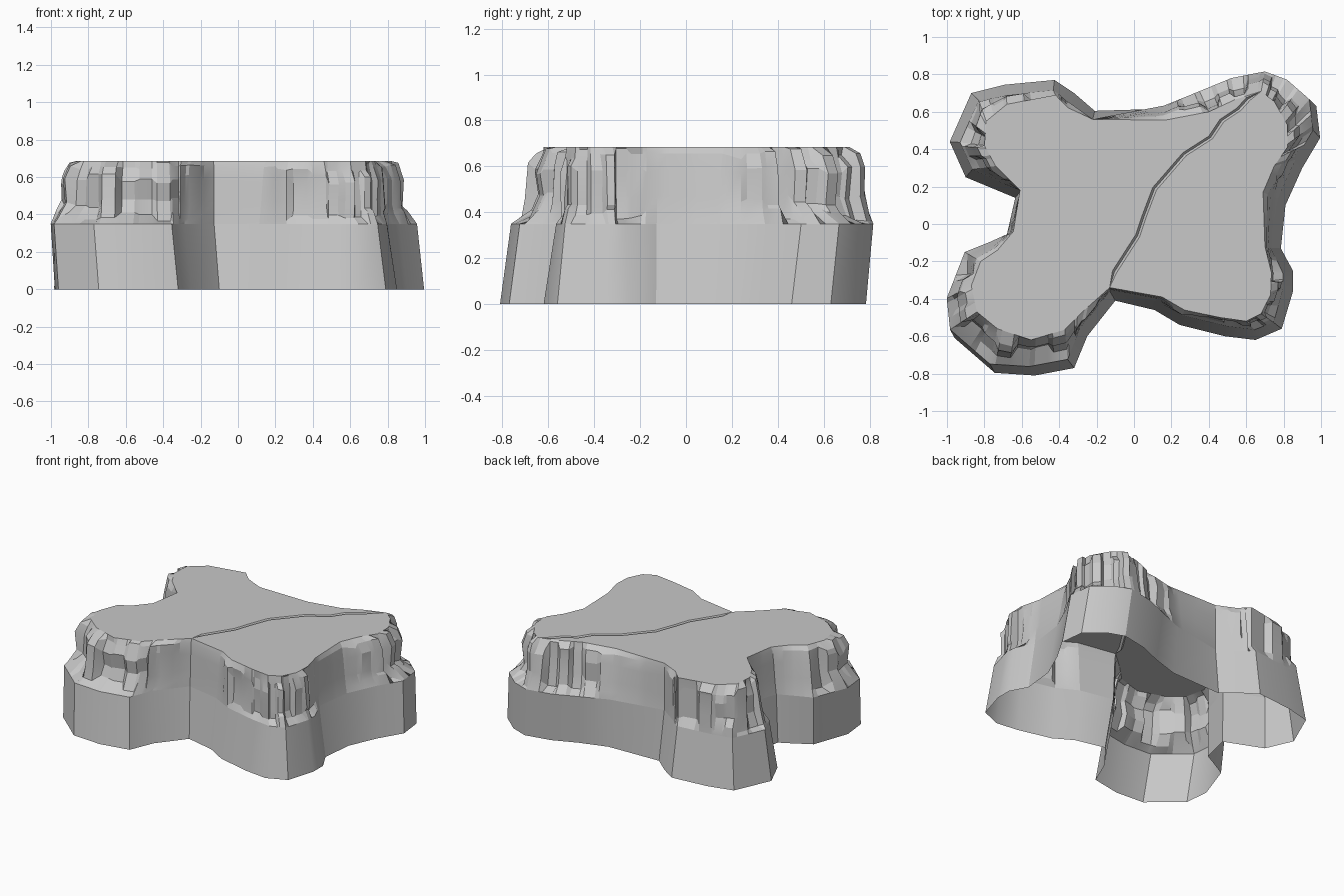
import bpy, bmesh, math, random
from mathutils import Vector

random.seed(11)
cube = bpy.data.objects.get("Cube")
if cube:
    bpy.data.objects.remove(cube, do_unlink=True)

stone = bpy.data.materials.new("grey_stone")
stone.use_nodes = True
grey = (0.58, 0.58, 0.58, 1)
stone.diffuse_color = grey
stone.node_tree.nodes["Principled BSDF"].inputs["Base Color"].default_value = grey

HEIGHT, LEDGE = 0.685, 0.35
LEAN = Vector((0.03, -0.04))       # two opposite lobes lean
NARROW_FLARE, WIDE_FLARE = 0.008, 0.055   # the other two flare at the foot

# Four-lobed outlines, matched point by point
foot_outline = [
    (-.985, .44), (-.87, .7), (-.69, .745), (-.425, .77), (-.32, .7), (-.21, .605),
    (.165, .63), (.35, .71), (.52, .78), (.7, .815), (.83, .76), (.965, .64),
    (.995, .46), (.9, .3), (.81, .1), (.785, -.13), (.85, -.25), (.85, -.36),
    (.79, -.56), (.65, -.62), (.485, -.6), (.245, -.54), (.11, -.46), (-.1, -.41),
    (-.25, -.6), (-.32, -.77), (-.53, -.81), (-.745, -.795), (-.97, -.59), (-1, -.4),
    (-.905, -.15), (-.77, -.1), (-.68, -.06), (-.635, .14), (-.9, .25)]
rim_outline = [
    (-.8, .42), (-.79, .55), (-.68, .64), (-.42, .69), (-.35, .62), (-.22, .56),
    (.165, .555), (.4, .6), (.54, .665), (.68, .71), (.75, .655), (.82, .53),
    (.82, .41), (.75, .31), (.69, .17), (.7, -.12), (.735, -.26), (.73, -.38),
    (.68, -.48), (.6, -.52), (.46, -.5), (.27, -.46), (.15, -.39), (-.13, -.34),
    (-.265, -.46), (-.37, -.565), (-.55, -.62), (-.73, -.56), (-.84, -.47), (-.87, -.33),
    (-.82, -.2), (-.73, -.14), (-.645, -.04), (-.61, .18), (-.74, .31)]
foot_outline.reverse()
rim_outline.reverse()
SPLITS = (0, .14, .5, .64)         # pillar edges along every side
crack_start = len(SPLITS) * rim_outline.index((-.13, -.34))
crack_end = len(SPLITS) * rim_outline.index((.68, .71))


def clamp(value, low=0, high=1):
    return max(low, min(high, value))


def split_ring(points):
    """Counter-clockwise ring with every side cut at the pillar edges."""
    pts = [Vector(p) for p in points]
    return [p.lerp(pts[(i + 1) % len(pts)], t) for i, p in enumerate(pts) for t in SPLITS]


def outward(points):
    """Outward direction at each point of a counter-clockwise ring."""
    normals = []
    for i in range(len(points)):
        along = points[(i + 1) % len(points)] - points[i - 1]
        normals.append(Vector((along.y, -along.x)).normalized())
    return normals


def build(name, bm, angle):
    mesh = bpy.data.meshes.new(name)
    bm.to_mesh(mesh)
    bm.free()
    mesh.materials.append(stone)
    obj = bpy.data.objects.new(name, mesh)
    bpy.context.collection.objects.link(obj)
    bpy.ops.object.select_all(action='DESELECT')
    obj.select_set(True)
    bpy.context.view_layer.objects.active = obj
    bpy.ops.object.shade_smooth_by_angle(angle=math.radians(angle))


def loft(name, rings, angle):
    """Open wall through rings of equal length, lowest first."""
    bm = bmesh.new()
    loops = [[bm.verts.new(p) for p in ring] for ring in rings]
    n = len(loops[0])
    for low, high in zip(loops, loops[1:]):
        for i in range(n):
            j = (i + 1) % n
            bm.faces.new((low[i], low[j], high[j], high[i]))
    build(name, bm, angle)


def lifted(points, z):
    return [Vector((p.x, p.y, z)) for p in points]


# Ledge outline: pulled in wherever the foot reaches further out
corners = [Vector(p) for p in foot_outline]
ledge_corners, foot_corners = [], []
for p, normal in zip(corners, outward(corners)):
    flaring = clamp(.5 - 3 * p.x * p.y)
    flare = NARROW_FLARE + flaring * (WIDE_FLARE - NARROW_FLARE)
    offset = LEAN * (1 - flaring) + normal * flare
    ledge_corners.append(p - offset * clamp(.5 + 16 * offset.dot(normal)))
    foot_corners.append(ledge_corners[-1] + offset)
ledge, rim = split_ring(ledge_corners), split_ring(rim_outline)

# Lower skirt, open underneath
loft("base_skirt", [lifted(foot_corners, 0), lifted(ledge_corners, LEDGE)], 30)

# Upper wall: craggy pillars on the lobes, plain slopes in the bays
# Each level: height and inset on a lobe, height and inset in a bay
levels = [(.39, .36, .40, .15), (.46, .56, .47, .3), (.59, .56, .58, .5),
          (.65, .74, .655, .7)]


def lobe_weight(p):
    return clamp((min(abs(p.x), abs(p.y)) - .14) / .13)


def pillar_values(spread):
    return [random.uniform(-spread, spread) for _ in range(count // 2)]


count = len(ledge)
rings = [lifted(ledge, LEDGE)]
pillar_depth = pillar_values(.034)
for lobe_z, lobe_t, bay_z, bay_t in levels:
    lift, shift = pillar_values(.03), pillar_values(.014)
    ring = []
    for i in range(count):
        w, k = lobe_weight(ledge[i]), (i + 1) // 2 % (count // 2)
        inset = rim[i] - ledge[i]
        t = bay_t + w * (lobe_t - bay_t + (pillar_depth[k] + shift[k]) / inset.length)
        xy = ledge[i] + inset * clamp(t, .05, 1.1)
        z = bay_z + w * (lobe_z - bay_z + lift[k])
        ring.append(Vector((xy.x, xy.y, clamp(z, LEDGE + .01, HEIGHT - .008))))
    rings.append(ring)
top_ring = lifted(rim, HEIGHT)
rings.append(top_ring)
loft("rock_crags", rings, 14)

# Flat top, split by a shallow winding crack
crack_path = [(-.115, -.25), (.01, -.055), (.045, .05), (.1, .195), (.26, .38),
              (.4, .47), (.46, .56), (.55, .62), (.6, .675)]
side = Vector((.02, -.014, 0))
bm = bmesh.new()
ring = [bm.verts.new(p) for p in top_ring]
left, floor, right = (
    [ring[crack_start]]
    + [bm.verts.new(Vector((x, y, HEIGHT - depth)) + side * shift) for x, y in crack_path]
    + [ring[crack_end]]
    for shift, depth in ((0, 0), (.5, .02), (1, 0)))
bm.faces.new(ring[crack_start:crack_end] + right[:0:-1])
bm.faces.new(ring[crack_end:] + ring[:crack_start] + left[:-1])
for a, b in ((left, floor), (floor, right)):
    for i in range(len(a) - 1):
        bm.faces.new(list(dict.fromkeys((a[i], b[i], b[i + 1], a[i + 1]))))
build("plateau_top", bm, 20)
